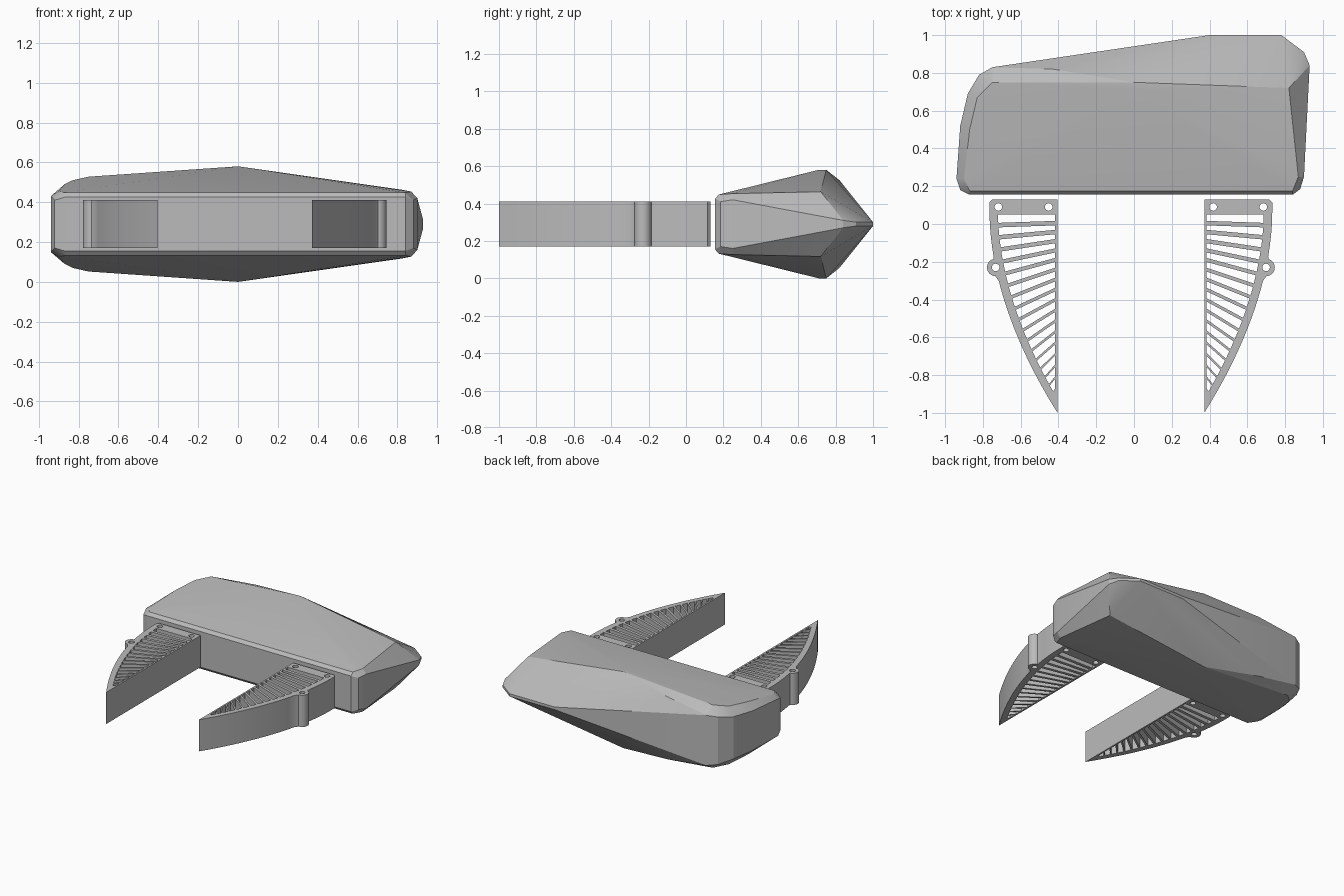
import bpy, bmesh
from math import sin, cos, pi, radians

cube = bpy.data.objects.get("Cube")
if cube:
    bpy.data.objects.remove(cube)

grey = bpy.data.materials.new("plain grey")
grey.use_nodes = True
tone = (0.5, 0.5, 0.5, 1)
grey.diffuse_color = tone
grey.node_tree.nodes["Principled BSDF"].inputs["Base Color"].default_value = tone

MID = 0.29  # height of the symmetry plane


def finish(name, bm, angle):
    mesh = bpy.data.meshes.new(name)
    bm.to_mesh(mesh)
    bm.free()
    mesh.materials.append(grey)
    obj = bpy.data.objects.new(name, mesh)
    bpy.context.collection.objects.link(obj)
    bpy.ops.object.select_all(action='DESELECT')
    obj.select_set(True)
    bpy.context.view_layer.objects.active = obj
    bpy.ops.object.shade_smooth_by_angle(angle=radians(angle))


# Body: faceted hull, mirrored above and below its middle plane (x, y, half height)
front_edge = [(-.87, .155, .135), (.84, .155, .135), (-.87, .175, .158), (.84, .175, .158),
              (-.92, .18, .12), (.88, .185, .12)]
left_end = [(-.94, .24, .14), (-.9, .24, .165), (-.92, .52, .15), (-.87, .5, .2),
            (-.88, .69, .16), (-.83, .67, .22), (-.82, .79, .18), (-.75, .83, .19),
            (-.75, .75, .238)]
ridge = [(0, .71, .29), (0, .75, .29), (-.43, .82, .235)]
right_end = [(.9, .25, .13), (.87, .25, .163), (.82, .72, .173), (.93, .84, .02),
             (.9, .91, .01), (.78, 1, .01), (.4, 1, .01)]

bm = bmesh.new()
for x, y, h in front_edge + left_end + ridge + right_end:
    for side in (1, -1):
        bm.verts.new((x, y, MID + side * h))
hull = bmesh.ops.convex_hull(bm, input=bm.verts)
bmesh.ops.delete(bm, geom=[v for v in bm.verts if not v.link_faces], context='VERTS')
bmesh.ops.recalc_face_normals(bm, faces=bm.faces)
finish("body", bm, 16)


# Fang outline: u is the distance outward from the straight inner edge
def width(y):
    return 0.36 * (1 - max(0, (0.06 - y) / 1.06) ** 1.85)


def circle(u, y, r, start=0, end=2 * pi, n=20):
    return [(u + r * cos(start + (end - start) * i / n),
             y + r * sin(start + (end - start) * i / n)) for i in range(n)]


def rim_hit(y0, angle):
    """Where a slat edge, sloping down and outward, meets the outer rim."""
    lo, hi = 0.0, 0.5
    for _ in range(30):
        d = (lo + hi) / 2
        if d * cos(angle) < width(y0 - d * sin(angle)) - 0.045:
            lo = d
        else:
            hi = d
    return lo * cos(angle), y0 - lo * sin(angle)


LUG_Y, WALL = -0.23, 0.012
lug_u = width(LUG_Y)
outline = [(0, -1), (0, 0.13), (0.345, 0.13), (0.36, 0.115)]
outline += [(width(y), y) for y in (0.06, 0, -0.06, -0.12, -0.17)]
outline += circle(lug_u, LUG_Y, 0.046, radians(75), radians(-95))
outline += [(width(-0.3 - 0.05 * i), -0.3 - 0.05 * i) for i in range(14)]

holes = [circle(0.047, 0.09, 0.02), circle(0.313, 0.09, 0.02), circle(lug_u, LUG_Y, 0.02)]

# Slots left open between the fanned slats
SLATS = 17
edges = [(0.05, 0.05, 0)]  # upper edge, lower edge, slope
for i in range(SLATS):
    y = 0.005 - 0.046 * i - 0.0005 * i * i
    half = 0.012 - 0.006 * i / SLATS
    edges.append((y + half, y - half, radians(2 + 56 * i / SLATS)))
for (_, top, a), (bottom, _, b) in zip(edges, edges[1:]):
    def along(y, slope):
        u, v = rim_hit(y, slope)
        return [(WALL, y - WALL * sin(slope) / cos(slope)), (u, v)]
    p, q = along(top, a), along(bottom, b)
    if p[1][0] > WALL + 0.006 and q[1][0] > WALL + 0.004:
        holes.append([p[0], p[1], q[1], q[0]])


def make_fang(name, x0, direction):
    curve = bpy.data.curves.new(name, 'CURVE')
    curve.dimensions = '2D'
    curve.fill_mode = 'BOTH'
    curve.extrude = 0.12
    for loop in [outline] + holes:
        spline = curve.splines.new('POLY')
        spline.points.add(len(loop) - 1)
        for point, (u, y) in zip(spline.points, loop):
            point.co = (x0 + direction * u, y, 0, 1)
        spline.use_cyclic_u = True
    temp = bpy.data.objects.new(name + "_curve", curve)
    bpy.context.collection.objects.link(temp)
    graph = bpy.context.evaluated_depsgraph_get()
    mesh = bpy.data.meshes.new_from_object(temp.evaluated_get(graph))
    bpy.data.objects.remove(temp)
    bm = bmesh.new()
    bm.from_mesh(mesh)
    bmesh.ops.remove_doubles(bm, verts=bm.verts, dist=0.0005)
    bmesh.ops.translate(bm, verts=bm.verts, vec=(0, 0, MID))
    bmesh.ops.recalc_face_normals(bm, faces=bm.faces)
    finish(name, bm, 30)


make_fang("right_fang", -0.405, -1)
make_fang("left_fang", 0.372, 1)
